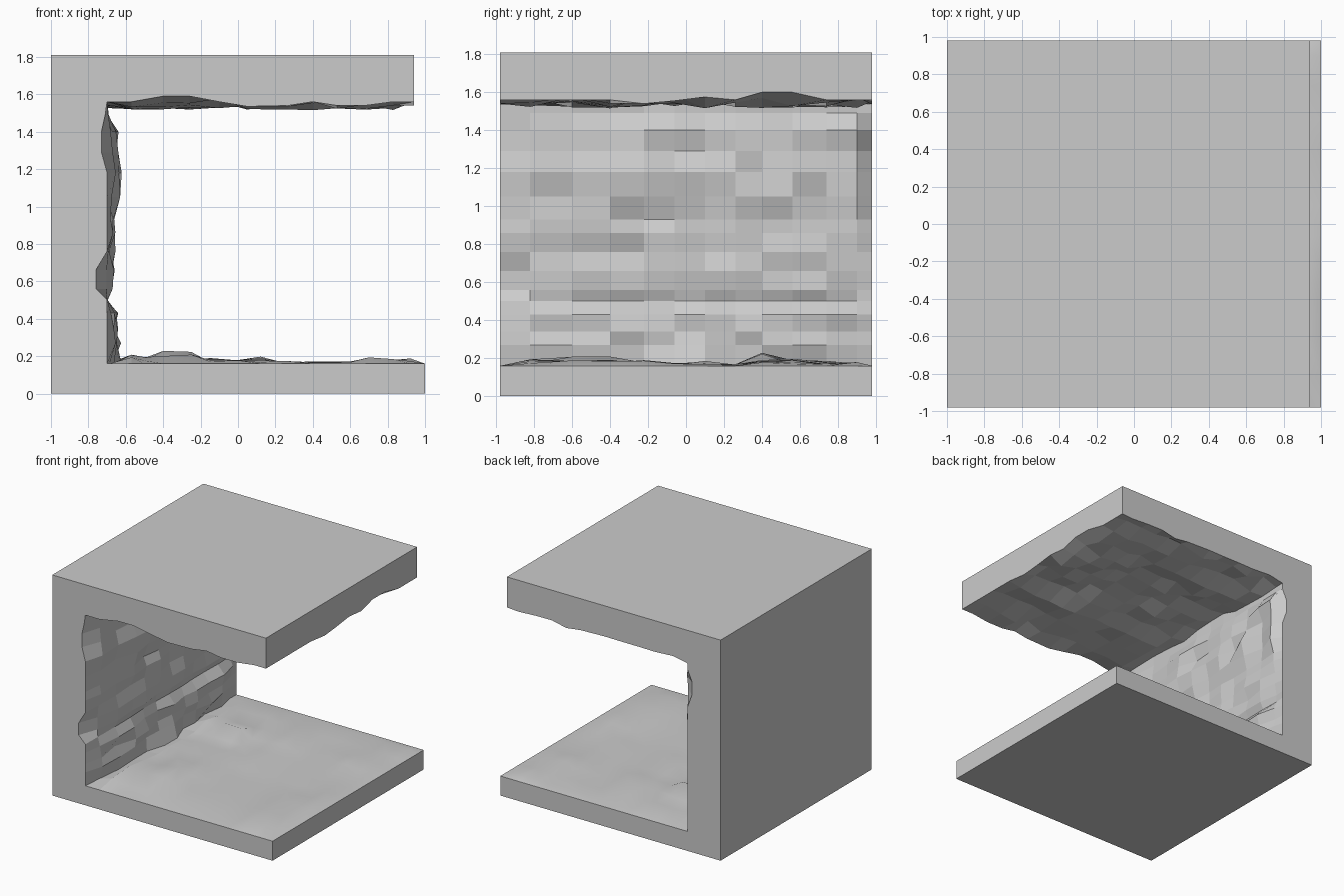
import bpy, bmesh, random

if "Cube" in bpy.data.objects:
    bpy.data.objects.remove(bpy.data.objects["Cube"])

random.seed(7)
HALF_Y, TOP, CEIL_END = 0.98, 1.81, 0.94
FLOOR_Z, WALL_X, CEIL_Z = 0.16, -0.70, 1.56

# Depth stations with the floor height and ceiling lip height along each
Y = [-0.98, -0.82, -0.6, -0.4, -0.22, -0.06, 0.1, 0.26, 0.4, 0.56, 0.74, 0.9, 0.98]
FLOOR_Y = [0, .04, .075, .075, .03, .015, .03, .01, .07, .04, .03, .02, 0]
LIP_Y = [1.56, 1.56, 1.56, 1.56, 1.54, 1.555, 1.575, 1.56, 1.6, 1.6, 1.56, 1.56, 1.56]

# Floor: x, highest bump
FLOOR = [(1, 0), (.92, .05), (.83, .035), (.7, .035), (.6, .012), (.4, .012),
         (.25, .015), (.12, .04), (0, .02), (-.15, .03), (-.25, .075),
         (-.4, .08), (-.5, .04), (-.57, .05)]
# Wall: z, x at the front edge, furthest bump
WALL = [(.16, -.70, -.62), (.27, -.70, -.62), (.34, -.70, -.64), (.43, -.70, -.64),
        (.50, -.70, -.69), (.56, -.76, -.67), (.66, -.76, -.655), (.76, -.70, -.65),
        (.86, -.70, -.65), (.93, -.70, -.65), (1.05, -.70, -.62), (1.18, -.70, -.62),
        (1.29, -.73, -.63), (1.40, -.73, -.63), (1.49, -.71, -.69)]
# Ceiling: x, z at the front edge
CEIL = [(-.70, 1.56), (-.57, 1.56), (-.4, 1.59), (-.26, 1.59), (-.1, 1.56), (.05, 1.535),
        (.27, 1.54), (.4, 1.56), (.53, 1.54), (.68, 1.54), (.83, 1.56), (CEIL_END, 1.56)]
LAST = len(Y) - 1


def inner_profile(j):
    """Rough C-shaped section (x, z) at one depth station."""
    pts = []
    edge = j in (0, LAST)
    for x, bump in FLOOR:
        pts.append((x, FLOOR_Z + min(bump, FLOOR_Y[j]) * random.uniform(.15, 1)))
    for z, front, far in WALL:
        if j == 0:
            x = front
        elif j == LAST:
            x = -.74 if 1.2 < z < 1.45 else WALL_X
        else:
            x = WALL_X - .01 + (far - WALL_X + .01) * random.uniform(.1, 1)
        pts.append((x, z))
    for x, front in CEIL:
        if j == 0:
            z = front
        elif x == CEIL_END:
            z = LIP_Y[j]
        else:
            z = random.uniform(1.535, 1.57) if edge else random.uniform(1.515, 1.585)
        pts.append((x, z))
    return pts


bm = bmesh.new()
OUTER = [(CEIL_END, TOP), (-1, TOP), (-1, 0), (1, 0)]
rings = [[bm.verts.new((x, y, z)) for x, z in inner_profile(j) + OUTER]
         for j, y in enumerate(Y)]
n_floor = len(FLOOR)
n_inner = n_floor + len(WALL) + len(CEIL)
n = len(rings[0])

# Rough inner skin: smooth floor, faceted wall and ceiling
for a, b in zip(rings, rings[1:]):
    for i in range(n_inner - 1):
        f = bm.faces.new((a[i], a[i + 1], b[i + 1], b[i]))
        f.smooth = i < n_floor - 1

# Flat outer sides
for i in range(n_inner - 1, n):
    k = (i + 1) % n
    side_i = [r[i] for r in rings] if i < n_inner else [rings[0][i], rings[-1][i]]
    side_k = [r[k] for r in rings] if k < n_inner else [rings[0][k], rings[-1][k]]
    bm.faces.new(side_i + side_k[::-1])

# Front and back section faces
bm.faces.new(rings[0])
bm.faces.new(rings[-1][::-1])
bmesh.ops.delete(bm, geom=[v for v in bm.verts if not v.link_faces], context='VERTS')
bmesh.ops.recalc_face_normals(bm, faces=bm.faces)

mesh = bpy.data.meshes.new("cave_section")
bm.to_mesh(mesh)
bm.free()
bpy.context.collection.objects.link(bpy.data.objects.new("cave_section", mesh))
